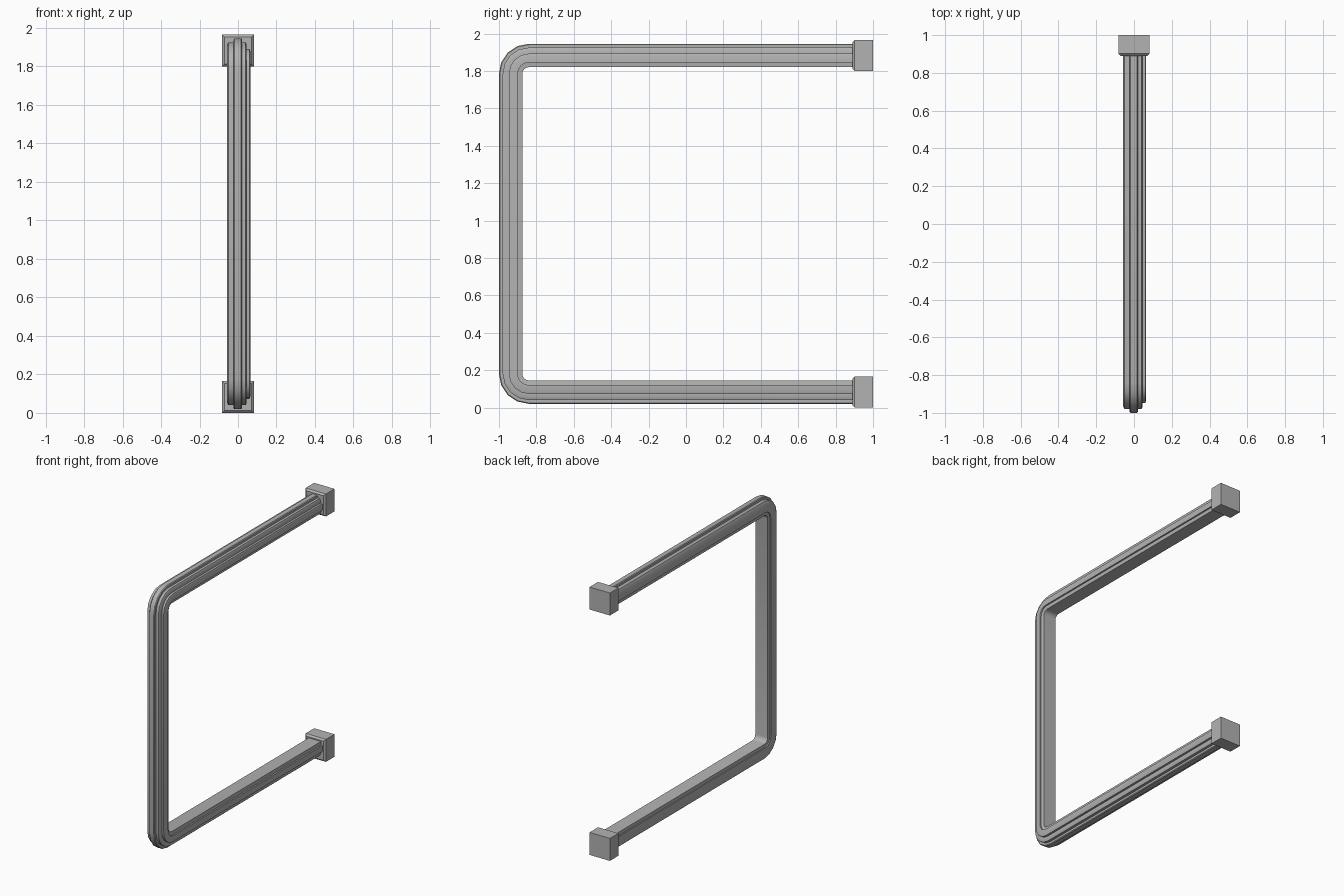
import bpy
import bmesh
from math import sin, cos, pi, radians
from mathutils import Vector

if "Cube" in bpy.data.objects:
    bpy.data.objects.remove(bpy.data.objects["Cube"])

metal = bpy.data.materials.new("grey_metal")
grey = (0.45, 0.45, 0.45, 1)
metal.diffuse_color = grey
metal.use_nodes = True
metal.node_tree.nodes["Principled BSDF"].inputs["Base Color"].default_value = grey

BACK, BEND_Y, TOP_Z, MID_Z = 0.92, -0.84, 1.785, 0.9825
INNER_R = 0.035


def finish(name, bm):
    bmesh.ops.recalc_face_normals(bm, faces=bm.faces)
    mesh = bpy.data.meshes.new(name)
    bm.to_mesh(mesh)
    bm.free()
    mesh.materials.append(metal)
    obj = bpy.data.objects.new(name, mesh)
    bpy.context.collection.objects.link(obj)
    return obj


# Stepped cross-section: (x, distance outward from the inner face)
section = [(-0.05, 0), (0.05, 0), (0.053, 0.025), (0.064, 0.025),
           (0.064, 0.06), (0.06, 0.072), (0.045, 0.072), (0.045, 0.095),
           (0.04, 0.105), (0.021, 0.105), (0.021, 0.12), (0.016, 0.125),
           (-0.018, 0.125), (-0.023, 0.12), (-0.023, 0.105), (-0.05, 0.105),
           (-0.058, 0.09), (-0.058, 0.025), (-0.05, 0.025)]

# Path stations: bend centre and outward direction for every ring
stations = [(BACK, TOP_Z, pi / 2)]
SEGMENTS = 4
for corner_z, start in ((TOP_Z, pi / 2), (2 * MID_Z - TOP_Z, pi)):
    for i in range(SEGMENTS + 1):
        stations.append((BEND_Y, corner_z, start + i * pi / 2 / SEGMENTS))
stations.append((BACK, 2 * MID_Z - TOP_Z, 3 * pi / 2))

# Bent rail swept along the stations
bm = bmesh.new()
rings = []
for y, z, a in stations:
    rings.append([bm.verts.new((x, y + (INNER_R + d) * cos(a), z + (INNER_R + d) * sin(a)))
                  for x, d in section])
n = len(section)
for r, s in zip(rings, rings[1:]):
    for i in range(n):
        j = (i + 1) % n
        bm.faces.new((r[i], r[j], s[j], s[i]))
bm.faces.new(rings[0])
bm.faces.new(rings[-1])
rail = finish("bent_rail", bm)
bpy.context.view_layer.objects.active = rail
rail.select_set(True)
bpy.ops.object.shade_smooth_by_angle(angle=radians(30))

# Square end caps with a chamfered front rim
for name, z in (("upper_end_cap", 1.8825), ("lower_end_cap", 0.0825)):
    bm = bmesh.new()
    bmesh.ops.create_cube(bm, size=1)
    for v in bm.verts:
        v.co = Vector((v.co.x * 0.165, 0.945 + v.co.y * 0.11, z + v.co.z * 0.165))
    rim = [e for e in bm.edges if all(v.co.y < 0.9 for v in e.verts)]
    bmesh.ops.bevel(bm, geom=rim, offset=0.012, segments=1, affect='EDGES')
    finish(name, bm)
